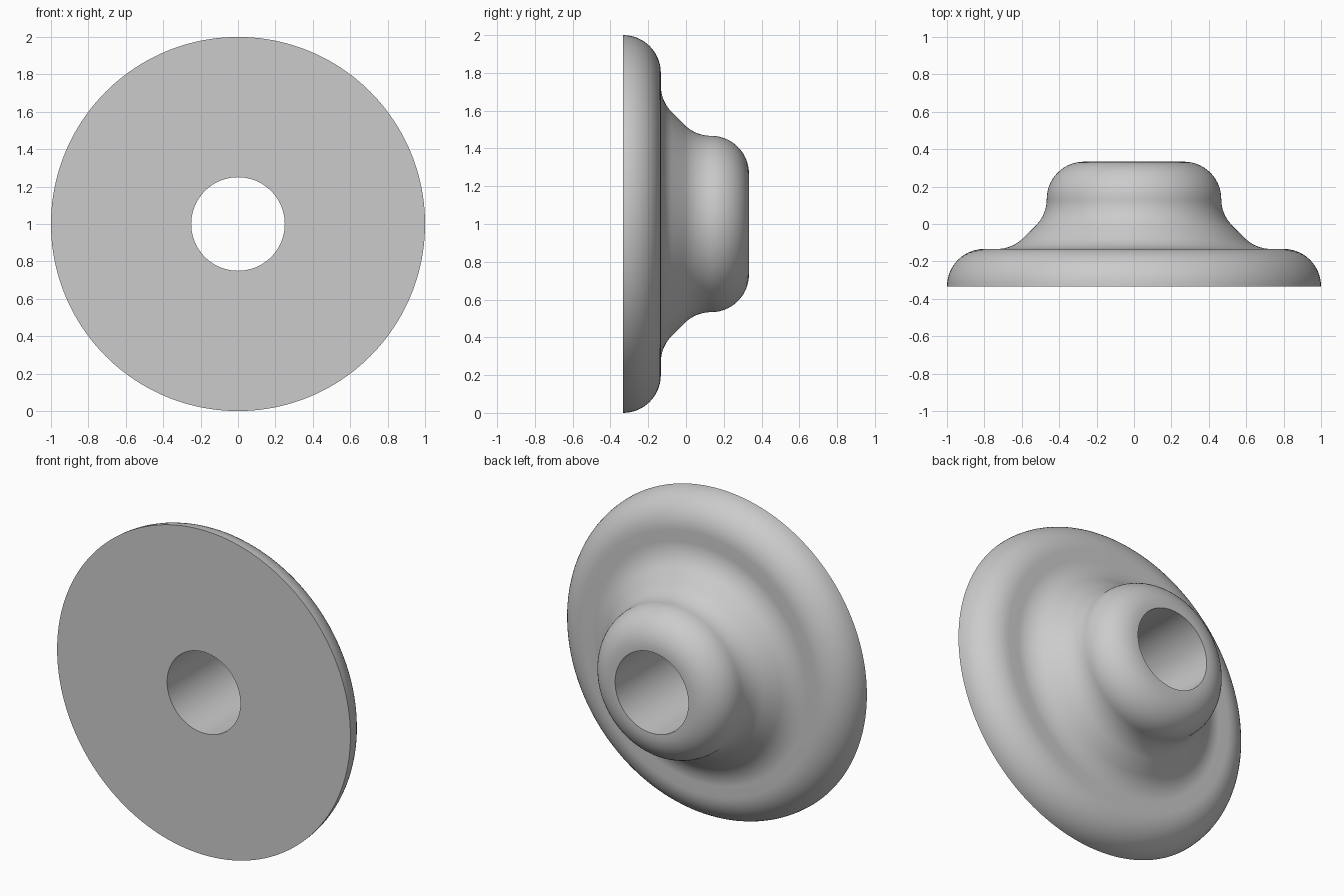
import bpy
import bmesh
from math import sin, cos, radians, tau
from mathutils import Vector

cube = bpy.data.objects.get("Cube")
if cube:
    bpy.data.objects.remove(cube, do_unlink=True)

U = 1 / 15           # design unit
FILLET = 3 * U       # every rounded edge shares this radius
BORE = 0.25
SEGMENTS = 160
CENTRE = Vector((0, 0, 1))


def arc(radius_pos, depth_pos, start, end, steps=14):
    """Points (radius, depth) on a fillet arc, angles in degrees."""
    angles = [radians(start + (end - start) * i / steps) for i in range(steps + 1)]
    return [(radius_pos + FILLET * cos(a), depth_pos + FILLET * sin(a)) for a in angles]


# Cross-section from the front bore edge out over the flange and up the hub
profile = [(BORE, -5 * U)]
profile += arc(12 * U, -5 * U, 0, 90)       # rounded flange rim
profile += arc(11 * U, U, 270, 225)         # hollow at the foot of the cone
profile += arc(10 * U, 2 * U, 225, 180)     # hollow under the hub
profile += arc(4 * U, 2 * U, 0, 90)[1:]     # rounded hub end
profile += [(BORE, 5 * U)]

# Revolve the closed section around the y axis
bm = bmesh.new()
verts = [bm.verts.new(CENTRE + Vector((r, y, 0))) for r, y in profile]
edges = [bm.edges.new((a, b)) for a, b in zip(verts, verts[1:] + verts[:1])]
bmesh.ops.spin(bm, geom=verts + edges, cent=CENTRE, axis=(0, 1, 0),
               angle=tau, steps=SEGMENTS, use_merge=True)
bmesh.ops.remove_doubles(bm, verts=bm.verts, dist=0.0001)
bmesh.ops.recalc_face_normals(bm, faces=bm.faces)
mesh = bpy.data.meshes.new("flanged_hub")
bm.to_mesh(mesh)
bm.free()

hub = bpy.data.objects.new("flanged_hub", mesh)
bpy.context.collection.objects.link(hub)

# Plain grey finish
grey = bpy.data.materials.new("plain_grey")
grey.use_nodes = True
colour = (0.6, 0.6, 0.6, 1)
grey.diffuse_color = colour
grey.node_tree.nodes["Principled BSDF"].inputs["Base Color"].default_value = colour
mesh.materials.append(grey)

bpy.ops.object.select_all(action="DESELECT")
hub.select_set(True)
bpy.context.view_layer.objects.active = hub
bpy.ops.object.shade_smooth_by_angle(angle=radians(30))
